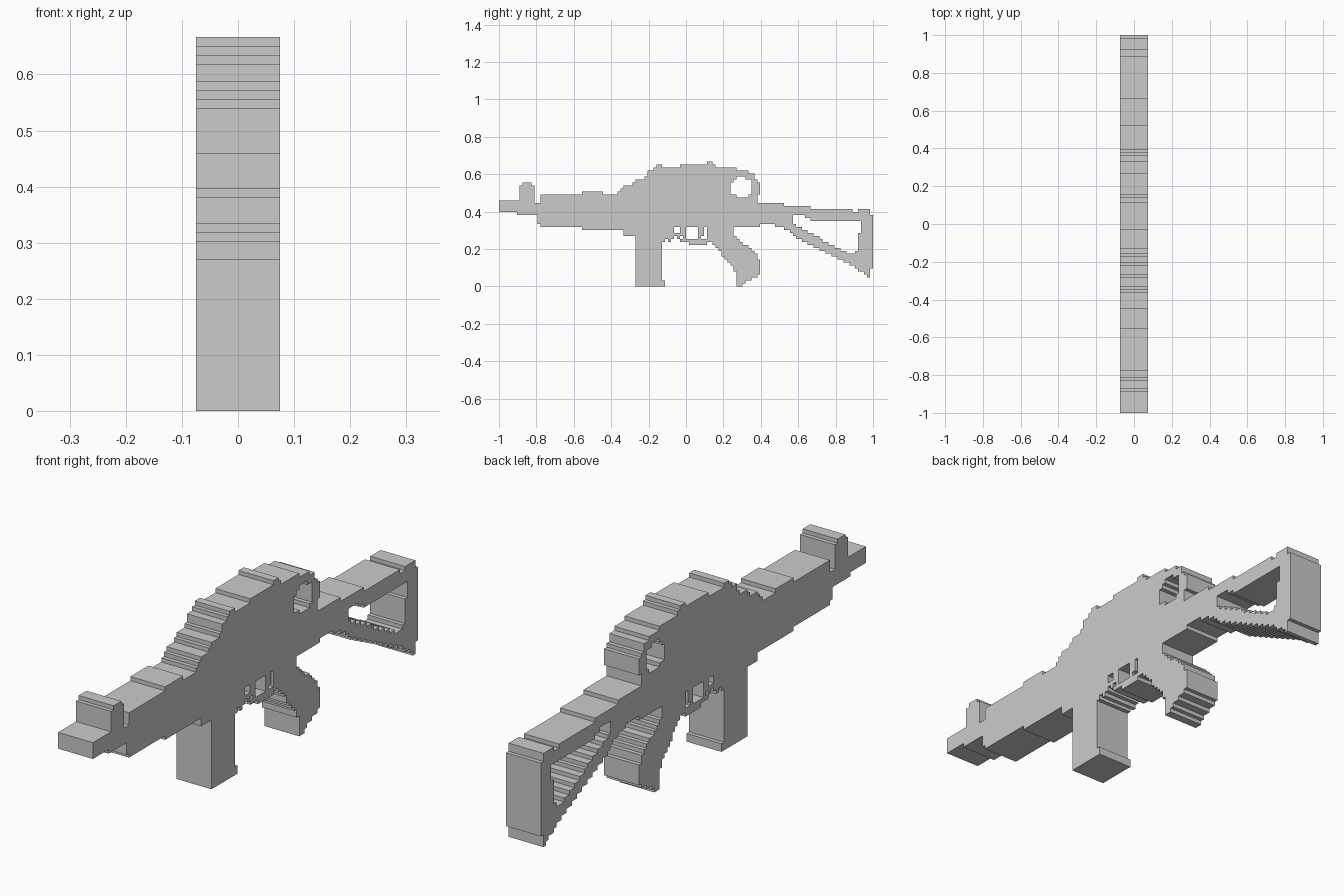
import bpy, bmesh, math

if "Cube" in bpy.data.objects:
    bpy.data.objects.remove(bpy.data.objects["Cube"])

U = 1 / 63          # side of one silhouette step
HALF = 0.075        # half thickness
parts = {}


def level(steps, c):
    """Height of a stepped line (start column, row) at column c."""
    return [r for s, r in steps if s <= c][-1]


def ramp(c0, r0, c1, r1):
    """Staircase between two points."""
    return [(c, math.floor(r0 + (r1 - r0) * (c - c0) / (c1 - c0) + 0.5)) for c in range(c0, c1)]


def part(name, start, end, bottom, top, holes=()):
    """Record a stepped side profile, minus rectangular openings (c0, c1, r0, r1)."""
    taken = set().union(*parts.values())
    cells = {(c, r) for c in range(start, end)
             for r in range(level(bottom, c), level(top, c))}
    for c0, c1, r0, r1 in holes:
        cells -= {(c, r) for c in range(c0, c1) for r in range(r0, r1)}
    parts[name] = cells - taken


# Barrel and front sight
part("barrel", 0, 14, [(0, 25), (6, 24), (13, 21)], [(0, 29), (12, 28)])
part("front_sight", 7, 12, [(7, 29)], [(7, 34), (8, 35), (11, 34)])

# Handguard with its raised band
part("handguard", 14, 46, [(14, 20), (28, 19), (42, 17)],
     [(14, 31), (28, 32), (35, 31), (40, 32), (41, 33), (42, 34), (45, 35)])

# Receiver with humped top
part("receiver", 46, 78, [(46, 17), (55, 20)],
     [(46, 36), (49, 37), (50, 39), (52, 40), (53, 41), (55, 40), (61, 41),
      (70, 42), (72, 41), (73, 40)])

# Rear sight loop and the receiver end below it
part("receiver_end", 78, 88, [(78, 20)], [(78, 28)])
part("rear_sight_loop", 78, 88, [(78, 28), (87, 31)],
     [(78, 40), (80, 39), (84, 38), (86, 36), (87, 35)],
     [(78, 85, 31, 35), (79, 85, 35, 36), (80, 83, 36, 37), (80, 84, 30, 31)])

# Magazine with a small foot
part("magazine", 46, 56, [(46, 0)], [(46, 17), (55, 2)])

# Trigger guard and trigger
part("trigger_guard", 55, 72,
     [(55, 15), (56, 16), (57, 15), (58, 16), (59, 17), (60, 16), (61, 15), (64, 14), (70, 15)],
     [(55, 20)],
     [(59, 61, 18, 20), (61, 62, 16, 17), (63, 67, 16, 20), (68, 70, 16, 17), (69, 70, 17, 20)])

# Pistol grip
part("grip", 72, 88,
     ramp(72, 14, 80, 4) + [(80, 0), (82, 1), (83, 2), (85, 3), (87, 4)],
     [(72, 20)] + ramp(79, 17, 87, 10) + [(87, 9)])

# Skeleton stock: upper tube, diagonal strut, butt plate
part("stock_tube", 88, 122,
     [(88, 21), (93, 20), (96, 19), (98, 18), (99, 24), (103, 23), (105, 22)],
     [(88, 28), (96, 27), (105, 26), (119, 25), (121, 26)])
part("stock_strut", 99, 120, ramp(99, 17, 120, 6), ramp(99, 21, 117, 11) + [(117, 11)])
part("butt_plate", 120, 126, [(120, 6), (121, 5), (123, 4), (124, 3), (125, 6)],
     [(120, 12), (121, 18), (122, 26), (125, 24)])

# Build each part, leaving joints between touching parts open
solid = set().union(*parts.values())
for name, cells in parts.items():
    bm = bmesh.new()

    def quad(*pts):
        bm.faces.new([bm.verts.new((x, c * U - 1, r * U)) for x, c, r in pts])

    for c, r in cells:
        corners = [(c, r), (c + 1, r), (c + 1, r + 1), (c, r + 1)]
        quad(*[(HALF, *p) for p in corners])
        quad(*[(-HALF, *p) for p in reversed(corners)])
        for i, (dc, dr) in enumerate([(0, -1), (1, 0), (0, 1), (-1, 0)]):
            if (c + dc, r + dr) not in solid:
                a, b = corners[i], corners[(i + 1) % 4]
                quad((HALF, *b), (HALF, *a), (-HALF, *a), (-HALF, *b))
    bmesh.ops.remove_doubles(bm, verts=bm.verts, dist=1e-4)
    bmesh.ops.dissolve_limit(bm, angle_limit=0.01, verts=bm.verts, edges=bm.edges)
    mesh = bpy.data.meshes.new(name)
    bm.to_mesh(mesh)
    bm.free()
    bpy.context.collection.objects.link(bpy.data.objects.new(name, mesh))
